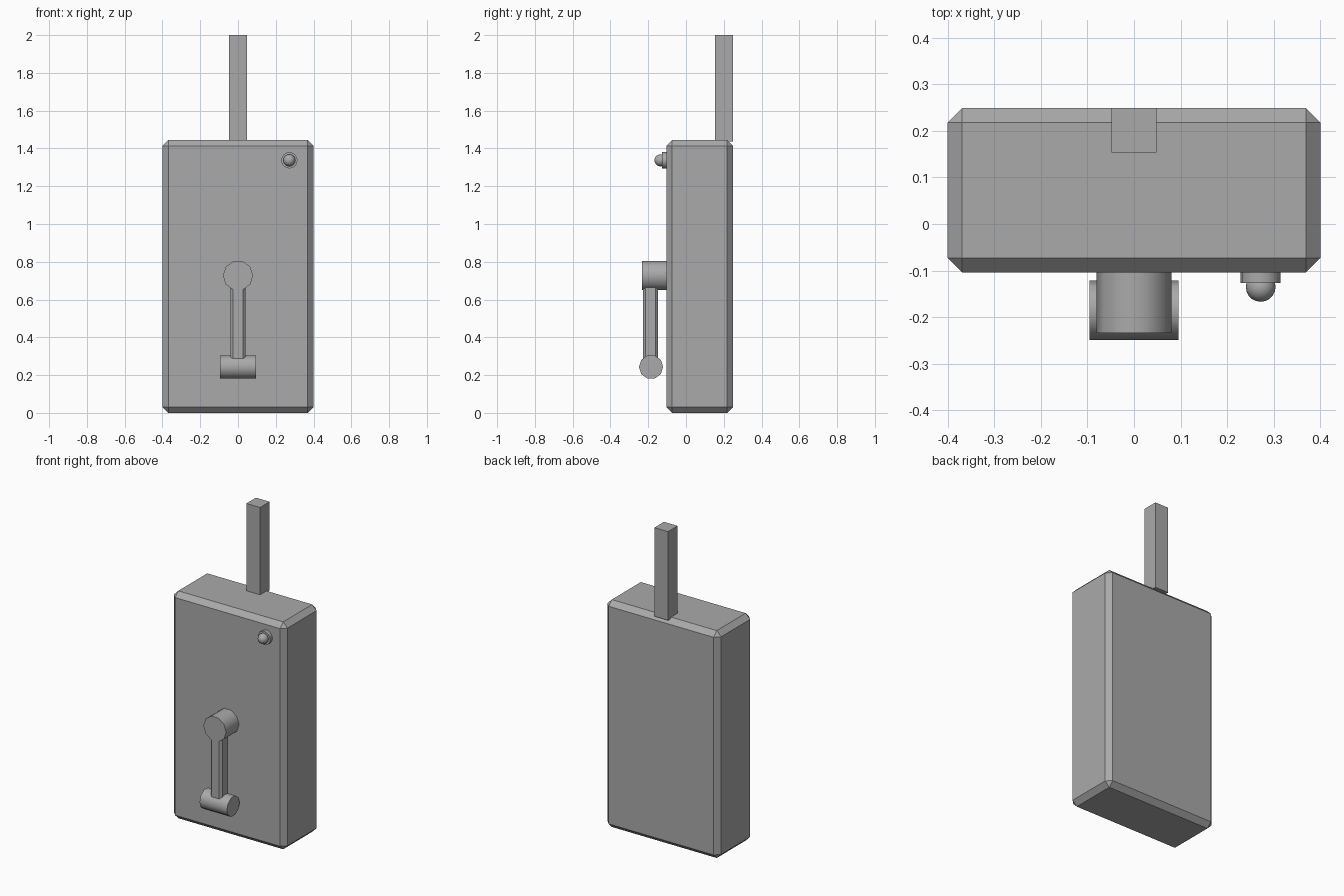
import bpy, math
from mathutils import Matrix, Vector

if "Cube" in bpy.data.objects:
    bpy.data.objects.remove(bpy.data.objects["Cube"])

grey = bpy.data.materials.new("plain grey")
grey.diffuse_color = (0.4, 0.4, 0.4, 1)
grey.use_nodes = True
grey.node_tree.nodes["Principled BSDF"].inputs["Base Color"].default_value = grey.diffuse_color


def finish(name, smooth=False):
    ob = bpy.context.object
    ob.name = name
    ob.data.materials.append(grey)
    if smooth:
        bpy.ops.object.shade_smooth_by_angle(angle=math.radians(40))
    return ob


def box(name, lo, hi, chamfer=0):
    lo, hi = Vector(lo), Vector(hi)
    bpy.ops.mesh.primitive_cube_add(size=1)
    ob = bpy.context.object
    ob.data.transform(Matrix.Translation((lo + hi) / 2) @ Matrix.Diagonal((*(hi - lo), 1)))
    if chamfer:
        bevel = ob.modifiers.new("chamfer", 'BEVEL')
        bevel.width = chamfer
        bevel.segments = 1
    return finish(name)


def cylinder(name, centre, radius, length, axis, sides):
    bpy.ops.mesh.primitive_cylinder_add(vertices=sides, radius=radius, depth=length)
    ob = bpy.context.object
    # first corner goes sideways, then the length is laid along the axis
    turn = Matrix.Rotation(math.pi / 2, 4, 'Z')
    lay = Matrix.Rotation(math.pi / 2, 4, 'X')
    if axis == 'X':
        lay = Matrix.Rotation(math.pi / 2, 4, 'Z') @ lay
    ob.data.transform(Matrix.Translation(centre) @ lay @ turn)
    return finish(name, True)


# Chamfered case and square mast on top
box("case", (-0.4, -0.104, 0), (0.4, 0.249, 1.445), 0.031)
box("mast", (-0.048, 0.153, 1.436), (0.048, 0.249, 2.0))

# Crank: hub, arm and grip
cylinder("crank_hub", (0, -0.166, 0.727), 0.08, 0.135, 'Y', 10)
box("crank_arm", (-0.041, -0.228, 0.25), (0.041, -0.147, 0.70), 0.014)
cylinder("crank_grip", (0, -0.185, 0.243), 0.064, 0.192, 'X', 10)

# Indicator lamp: collar and round bulb
cylinder("lamp_collar", (0.272, -0.111, 1.337), 0.043, 0.032, 'Y', 16)
bpy.ops.mesh.primitive_uv_sphere_add(segments=16, ring_count=10, radius=0.032)
bpy.context.object.data.transform(
    Matrix.Translation((0.272, -0.135, 1.337)) @ Matrix.Rotation(math.pi / 2, 4, 'X'))
finish("lamp_bulb", True)
